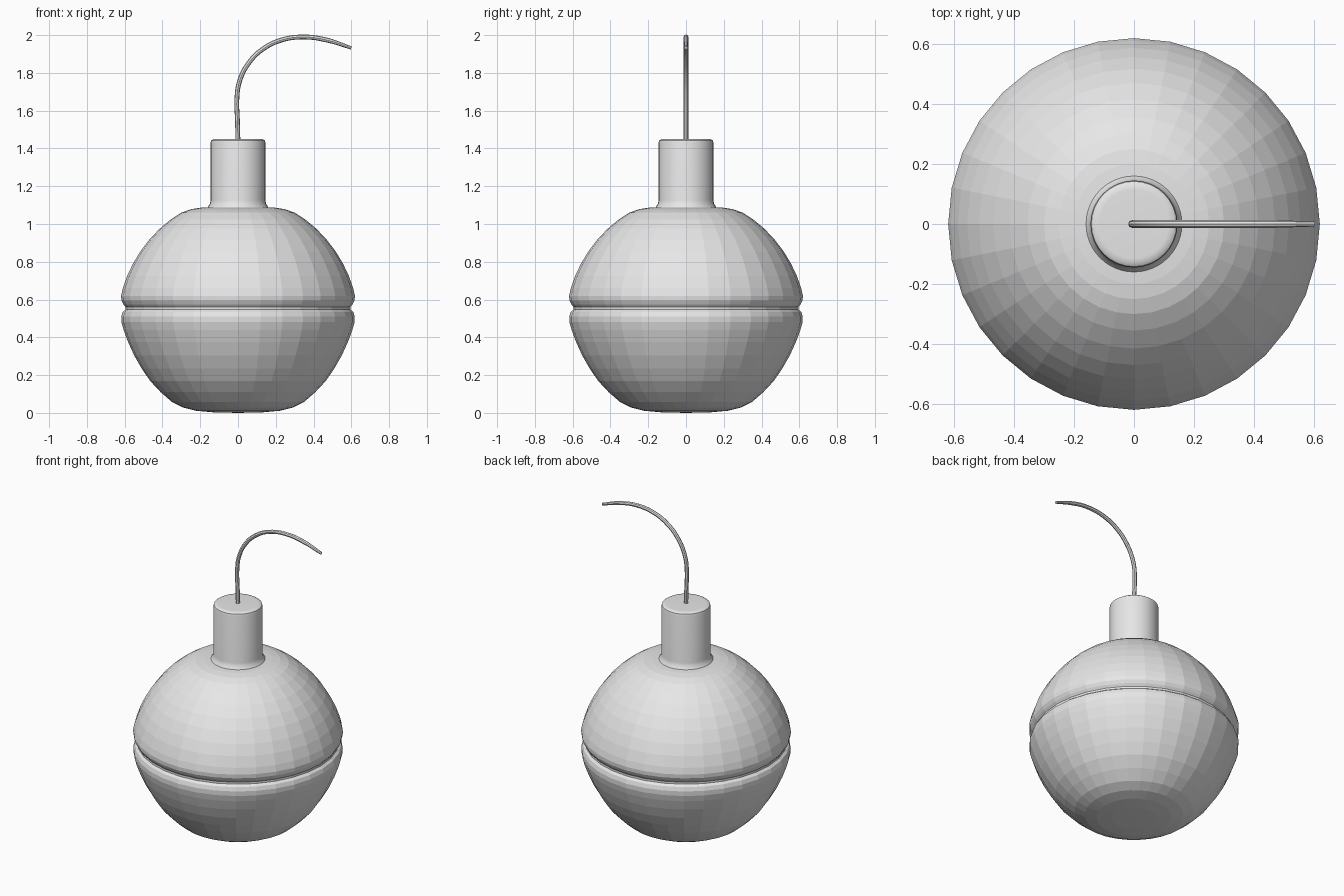
import bpy, bmesh, math

cube = bpy.data.objects.get("Cube")
if cube:
    bpy.data.objects.remove(cube, do_unlink=True)

SIDES = 32

grey = bpy.data.materials.new("light grey")
grey.use_nodes = True
colour = (0.8, 0.8, 0.8, 1)
grey.diffuse_color = colour
grey.node_tree.nodes["Principled BSDF"].inputs["Base Color"].default_value = colour


def lathe(name, profile):
    """Spin a list of (radius, height) points, bottom to top, around z."""
    bm = bmesh.new()
    rings = []
    for r, z in profile:
        if r == 0:
            rings.append([bm.verts.new((0, 0, z))] * SIDES)
        else:
            angles = [2 * math.pi * i / SIDES for i in range(SIDES)]
            rings.append([bm.verts.new((r * math.cos(a), r * math.sin(a), z)) for a in angles])
    for low, high in zip(rings, rings[1:]):
        for i in range(SIDES):
            j = (i + 1) % SIDES
            corners = dict.fromkeys((low[i], low[j], high[j], high[i]))
            bm.faces.new(list(corners))
    bmesh.ops.recalc_face_normals(bm, faces=bm.faces)
    mesh = bpy.data.meshes.new(name)
    bm.to_mesh(mesh)
    bm.free()
    mesh.materials.append(grey)
    obj = bpy.data.objects.new(name, mesh)
    bpy.context.collection.objects.link(obj)
    return obj


def smooth(obj):
    bpy.ops.object.select_all(action="DESELECT")
    obj.select_set(True)
    bpy.context.view_layer.objects.active = obj
    bpy.ops.object.shade_smooth_by_angle(angle=math.radians(35))


# Faceted round body: lower half, pinched waist, upper half
lower = [(0, 0), (0.13, 0.003), (0.22, 0.011), (0.29, 0.028), (0.35, 0.058),
         (0.41, 0.11), (0.466, 0.17), (0.51, 0.235), (0.55, 0.305),
         (0.582, 0.375), (0.606, 0.44), (0.617, 0.48), (0.618, 0.51),
         (0.61, 0.535)]
waist = [(0.595, 0.547), (0.595, 0.56), (0.607, 0.575)]
upper = [(0.617, 0.595), (0.619, 0.62), (0.61, 0.66), (0.587, 0.725),
         (0.556, 0.79), (0.517, 0.855), (0.47, 0.917), (0.415, 0.975),
         (0.355, 1.025), (0.3, 1.06), (0.25, 1.078), (0.2, 1.086),
         (0.14, 1.09), (0, 1.09)]
lathe("body", lower + waist + upper)

# Neck with a flared foot and rounded rim
neck = lathe("neck", [(0, 1.08), (0.165, 1.08), (0.157, 1.094), (0.149, 1.106),
                      (0.145, 1.125), (0.145, 1.43), (0.142, 1.442),
                      (0.132, 1.449), (0.115, 1.45), (0, 1.45)])
smooth(neck)

# Curved fuse
path = [(0, 1.43), (-0.003, 1.55), (-0.006, 1.66), (0.008, 1.755), (0.055, 1.85),
        (0.13, 1.925), (0.23, 1.974), (0.35, 1.99), (0.47, 1.974), (0.6, 1.932)]
curve = bpy.data.curves.new("fuse", "CURVE")
curve.dimensions = "3D"
curve.bevel_depth = 0.0115
curve.bevel_resolution = 2
curve.use_fill_caps = True
spline = curve.splines.new("BEZIER")
spline.bezier_points.add(len(path) - 1)
spline.resolution_u = 5
for i, (point, (x, z)) in enumerate(zip(spline.bezier_points, path)):
    point.co = (x, 0, z)
    point.handle_left_type = point.handle_right_type = "AUTO"
    point.radius = 1.1 if i < len(path) - 1 else 0.75
curve.materials.append(grey)
fuse = bpy.data.objects.new("fuse", curve)
bpy.context.collection.objects.link(fuse)
bpy.ops.object.select_all(action="DESELECT")
fuse.select_set(True)
bpy.context.view_layer.objects.active = fuse
bpy.ops.object.convert(target="MESH")
smooth(bpy.context.view_layer.objects.active)
